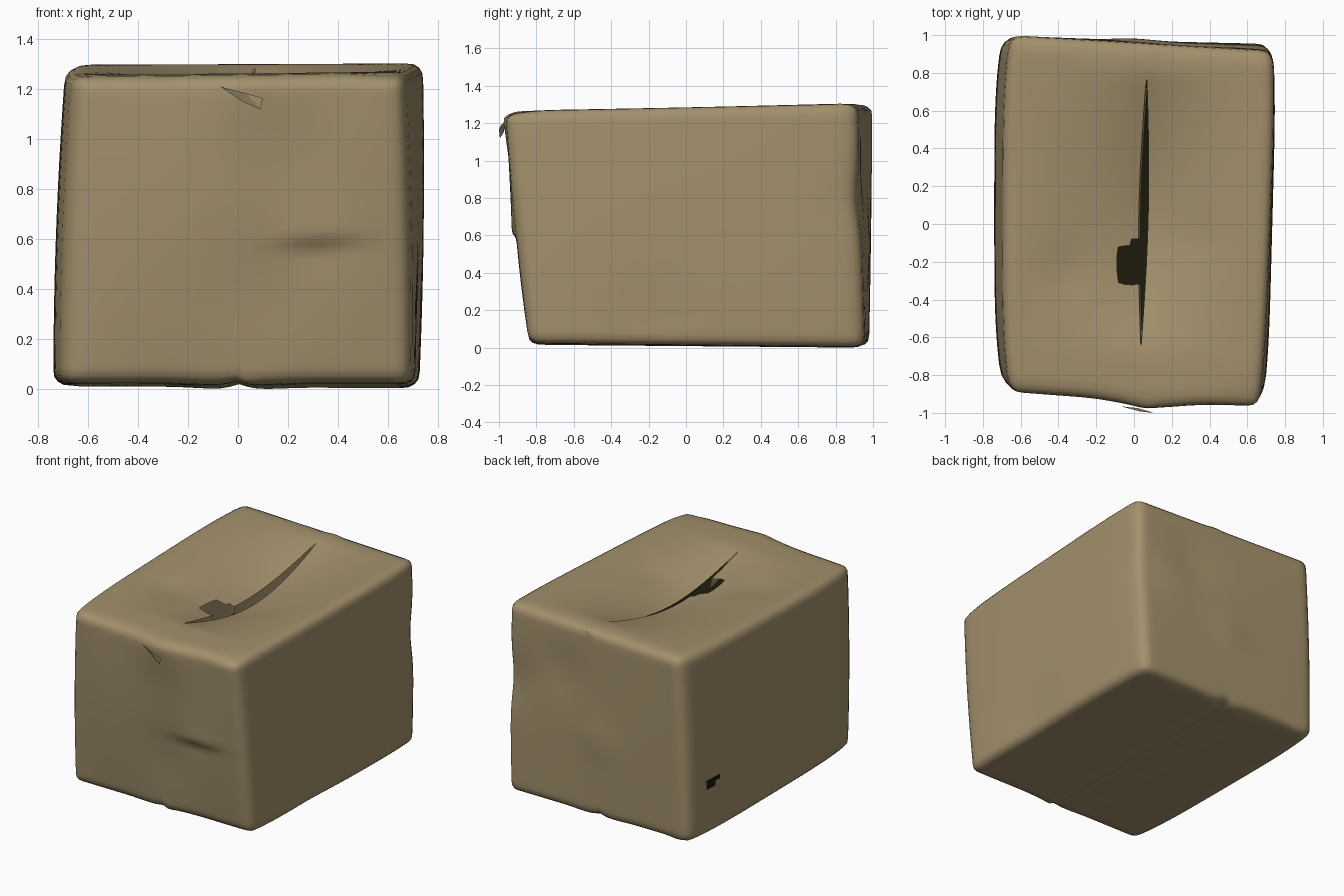
import bpy, bmesh, math
from mathutils import Vector

if "Cube" in bpy.data.objects:
    bpy.data.objects.remove(bpy.data.objects["Cube"])


def material(name, rgb):
    m = bpy.data.materials.new(name)
    m.diffuse_color = (*rgb, 1)
    m.use_nodes = True
    m.node_tree.nodes["Principled BSDF"].inputs["Base Color"].default_value = m.diffuse_color
    return m


card = material("cardboard", (0.365, 0.28, 0.15))
dark = material("dark_inside", (0.011, 0.010, 0.003))

# Eight corners of the skewed carton, keyed by the sign of each axis
CORNERS = {
    (-1, -1, -1): (-0.70, -0.83, 0.03), (1, -1, -1): (0.69, -0.84, 0.03),
    (-1, 1, -1): (-0.70, 0.98, 0.02), (1, 1, -1): (0.71, 0.955, 0.01),
    (-1, -1, 1): (-0.655, -0.89, 1.26), (1, -1, 1): (0.66, -0.97, 1.275),
    (-1, 1, 1): (-0.65, 1.00, 1.31), (1, 1, 1): (0.735, 0.915, 1.315),
}
# Soft dents and bumps: centre, radius, offset
DENTS = [
    ((0.08, -0.95, 1.24), 0.22, (0, -0.035, 0)),
    ((0.06, -0.93, 1.24), 0.06, (0, -0.01, 0)),
    ((0.02, -0.84, 0.03), 0.05, (0, -0.01, -0.015)),
    ((0.10, 0.97, 1.30), 0.05, (0, 0, 0.012)),
    ((0.00, 0.99, 0.55), 0.14, (0, 0.01, 0)),
    ((-0.60, 0.98, 0.02), 0.06, (0, 0, -0.01)),
    ((0.30, 0.97, 0.95), 0.20, (0, -0.015, 0)),
    ((0.70, 0.94, 0.80), 0.18, (-0.01, -0.02, 0)),
    ((0.30, -0.10, 1.28), 0.15, (0, 0, -0.012)),
    ((-0.35, -0.25, 1.28), 0.15, (0, 0, -0.015)),
    ((0.62, -0.96, 1.28), 0.12, (0, 0, -0.015)),
    ((0.10, -0.90, 0.40), 0.25, (0, 0.018, 0)),
    ((0.72, -0.20, 0.15), 0.25, (-0.012, 0, 0)),
]
ROUND = 0.08          # rounding of edges in unit-cube space
SLIT = (-0.72, 0.84)  # extent of the opening along the top seam


def rounded(p):
    q = Vector(max(-1 + ROUND, min(1 - ROUND, c)) for c in p)
    d = p - q
    return q + d.normalized() * ROUND if d.length > 1e-6 else p.copy()


def slit_amount(b):
    t = (b - SLIT[0]) / (SLIT[1] - SLIT[0])
    return math.sin(math.pi * t) if 0 < t < 1 else 0.0


def warp(p, side):
    a, b, c = rounded(p)
    out = Vector((0, 0, 0))
    for (i, j, k), pos in CORNERS.items():
        out += Vector(pos) * ((1 + i * a) * (1 + j * b) * (1 + k * c) / 8)
    # Walls belly outward
    out.x += (0.022 if a > 0 else 0.04) * a * (1 - b ** 4)
    out.x += 0.012 * a * (1 - c * c)
    out.y += (0.028 if b < 0 else 0.008) * b * (1 - a ** 4) * (1 - c * c)
    if c > 0.9:
        # Top flaps sag toward the seam and part around it
        s = slit_amount(b)
        depth = 0.13 if side < 0 else 0.155
        out.z -= depth * s * max(0, 1 - abs(a)) ** 1.9
        out.x += (0.028 + (-0.026 if side < 0 else 0.024) * s) * max(0, 1 - abs(a))
    if c < -0.9:
        # Bottom flaps meet in a shallow groove
        out.z += 0.014 * math.exp(-(a / 0.05) ** 2)
        out.z -= 0.006 * math.exp(-((abs(a) - 0.15) / 0.15) ** 2)
    if b < -0.9:
        # Horizontal crease across the front wall
        h = out.z - 0.60 - 0.05 * (out.x - 0.45)
        f = 0.022 * math.tanh(h / 0.025) * math.exp(-abs(h) / 0.16)
        out.y -= f * math.exp(-((out.x - 0.32) / 0.17) ** 2)
    base = out.copy()
    for centre, radius, off in DENTS:
        w = math.exp(-((base - Vector(centre)).length / radius) ** 2)
        out += Vector(off) * w
    return out


def add_object(name, bm, mats, smooth=True):
    me = bpy.data.meshes.new(name)
    bm.to_mesh(me)
    bm.free()
    for m in mats:
        me.materials.append(m)
    ob = bpy.data.objects.new(name, me)
    bpy.context.collection.objects.link(ob)
    if smooth:
        bpy.ops.object.select_all(action='DESELECT')
        ob.select_set(True)
        bpy.context.view_layer.objects.active = ob
        bpy.ops.object.shade_smooth_by_angle(angle=math.radians(40))
    return ob


# Carton body: gridded cube, slit along the top seam, then crumpled
bm = bmesh.new()
bmesh.ops.create_cube(bm, size=2)
bmesh.ops.subdivide_edges(bm, edges=bm.edges[:], cuts=39, use_grid_fill=True)


def on_slit(v):
    return abs(v.co.x) < 0.01 and v.co.z > 0.99 and SLIT[0] < v.co.y < SLIT[1]


bmesh.ops.split_edges(bm, edges=[e for e in bm.edges if all(on_slit(v) for v in e.verts)])
# Torn notch in the left flap
torn = []
for f in bm.faces:
    m = f.calc_center_median()
    if m.z > 0.99 and -0.15 < m.x < 0 and -0.35 < m.y < -0.10 + 0.6 * m.x:
        torn.append(f)
rim = {v for f in torn for v in f.verts if not on_slit(v)}
bmesh.ops.delete(bm, geom=torn, context='FACES')
rim = [v for v in rim if v.is_valid]
sides = {}
for v in bm.verts:
    mean = sum(f.calc_center_median().x for f in v.link_faces)
    sides[v] = -1 if mean < -1e-4 else 1
lip_edges = [e for e in bm.edges if e.is_boundary
             and all(on_slit(v) and sides[v] < 0 for v in e.verts)]
moved = {v: warp(v.co, s) for v, s in sides.items()}
for v, co in moved.items():
    v.co = co
bmesh.ops.smooth_vert(bm, verts=rim, factor=0.5, use_axis_x=True, use_axis_y=True)
# Folded lip under the left flap edge
lip = bmesh.ops.extrude_edge_only(bm, edges=lip_edges)
for g in lip["geom"]:
    if isinstance(g, bmesh.types.BMVert):
        g.co += Vector((0.01, 0, -0.07))
low = min(v.co.z for v in bm.verts)
for v in bm.verts:
    v.co.z -= low
# Small dark puncture on the left wall
for f in bm.faces:
    m = f.calc_center_median()
    if m.x < -0.6 and ((m.y - 0.74) / 0.06) ** 2 + ((m.z - 0.37) / 0.03) ** 2 < 1:
        f.material_index = 1
add_object("carton_body", bm, [card, dark])

# Dark interior seen through the opening, curling up under the right flap
bm = bmesh.new()
SECTION = [(-0.13, 0.0), (0.03, -0.03), (0.20, 0.0), (0.30, 0.16)]
rows = []
for i in range(13):
    t = i / 6 - 1
    z = 0.98 + 0.14 * t * t
    rows.append([bm.verts.new((x, 0.05 + 0.75 * t, z + dz * (1 - 0.3 * t * t)))
                 for x, dz in SECTION])
for r0, r1 in zip(rows, rows[1:]):
    for k in range(3):
        bm.faces.new((r0[k], r0[k + 1], r1[k + 1], r1[k]))
add_object("dark_interior", bm, [dark])

# Small torn paper curl near the top of the front wall
bm = bmesh.new()
pts = [(-0.07, -0.965, 1.21), (0.03, -0.992, 1.185), (0.10, -1.0, 1.165),
       (0.09, -0.995, 1.12), (0.02, -0.975, 1.15)]
bm.faces.new([bm.verts.new(p) for p in pts])
bmesh.ops.triangulate(bm, faces=bm.faces[:])
add_object("paper_curl", bm, [card], smooth=False)
